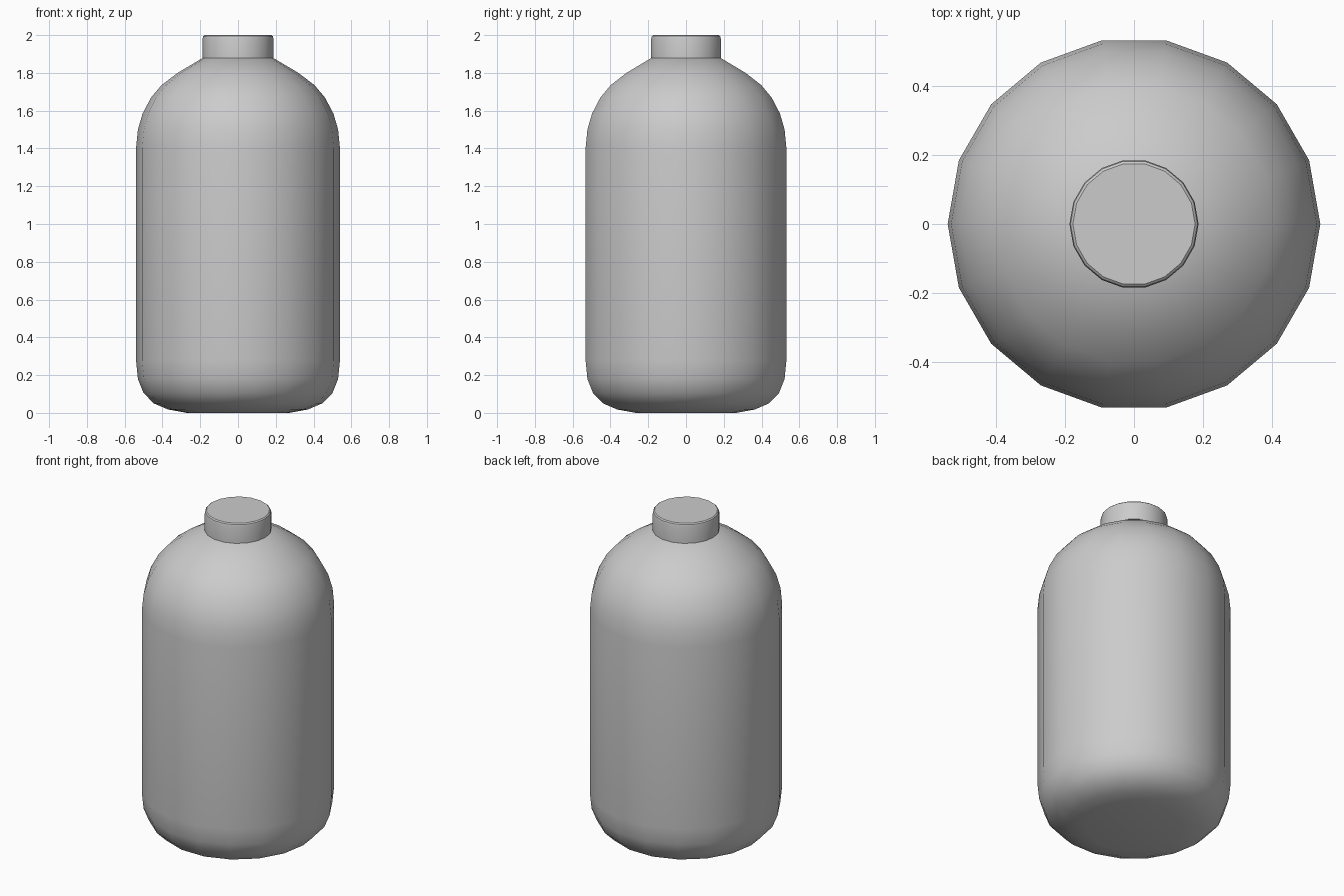
import bpy, bmesh, math

if "Cube" in bpy.data.objects:
    bpy.data.objects.remove(bpy.data.objects["Cube"])

SIDES = 18


def lathe(name, profile, angle):
    """Spin a (radius, z) profile into a closed solid with flat end caps."""
    bm = bmesh.new()
    rings = []
    for r, z in profile:
        rings.append([bm.verts.new((r * math.cos(2 * math.pi * i / SIDES),
                                    r * math.sin(2 * math.pi * i / SIDES), z))
                      for i in range(SIDES)])
    for a, b in zip(rings, rings[1:]):
        for i in range(SIDES):
            j = (i + 1) % SIDES
            bm.faces.new((a[i], a[j], b[j], b[i]))
    bm.faces.new(rings[0][::-1])
    bm.faces.new(rings[-1])
    mesh = bpy.data.meshes.new(name)
    bm.to_mesh(mesh)
    bm.free()
    obj = bpy.data.objects.new(name, mesh)
    bpy.context.collection.objects.link(obj)
    bpy.ops.object.select_all(action='DESELECT')
    obj.select_set(True)
    bpy.context.view_layer.objects.active = obj
    bpy.ops.object.shade_smooth_by_angle(angle=math.radians(angle))
    return obj


# Bottle body: flat base, rounded foot, straight wall, domed shoulder
lathe("bottle_body", [
    (0.27, 0.0), (0.37, 0.018), (0.445, 0.05), (0.5, 0.105), (0.53, 0.18),
    (0.54, 0.28), (0.54, 1.4), (0.53, 1.5), (0.505, 1.585), (0.46, 1.67),
    (0.405, 1.735), (0.32, 1.80), (0.185, 1.88)], 45)

# Screw cap with a softened top rim
lathe("cap", [
    (0.187, 1.88), (0.187, 1.982), (0.184, 1.994), (0.177, 2.0)], 35)
